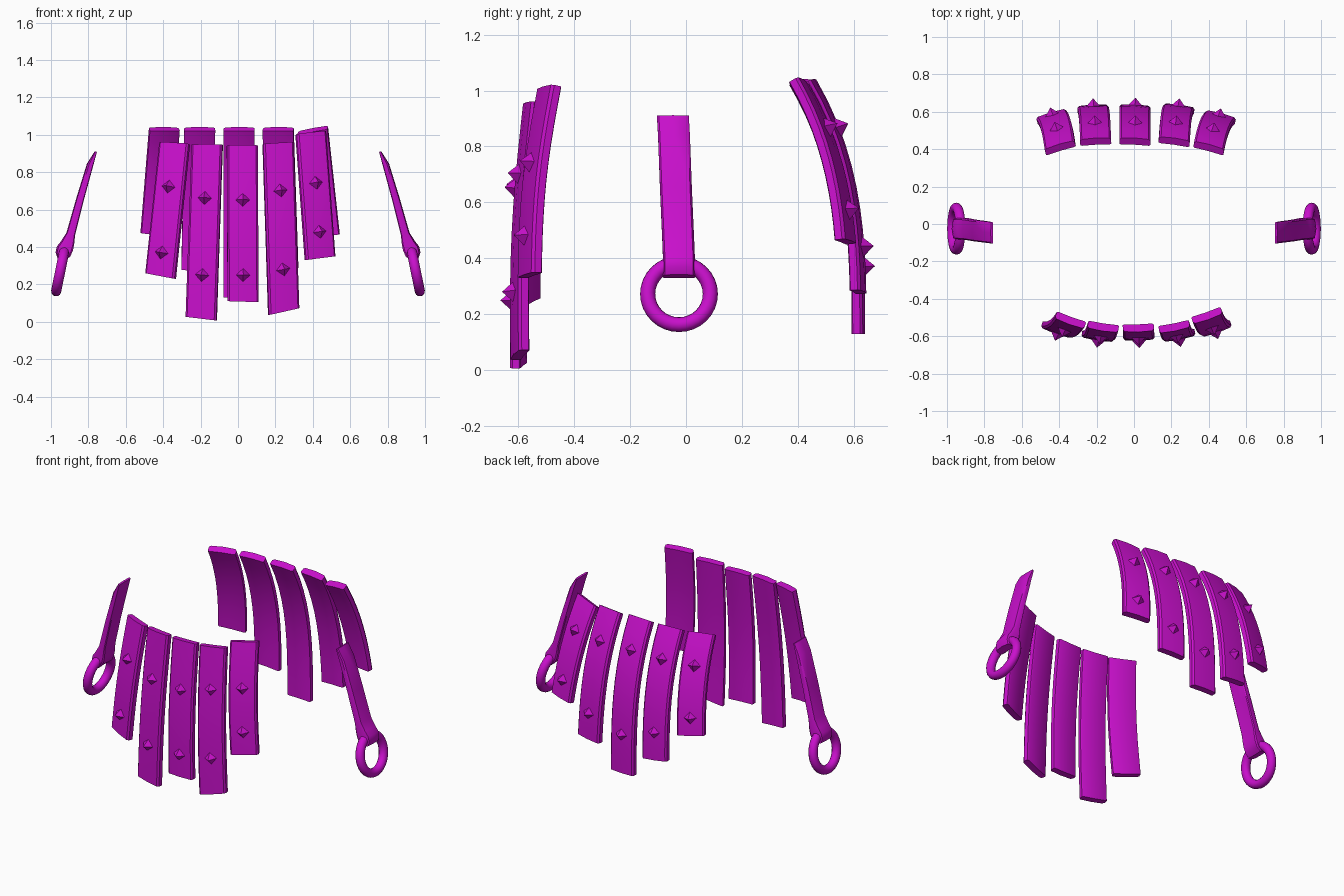
import bpy, bmesh, math
from mathutils import Vector, Matrix

cube = bpy.data.objects.get("Cube")
if cube:
    bpy.data.objects.remove(cube)

purple = bpy.data.materials.new("bright_purple")
purple.use_nodes = True
COLOUR = (0.58, 0.005, 0.6, 1)
purple.diffuse_color = COLOUR
purple.node_tree.nodes["Principled BSDF"].inputs["Base Color"].default_value = COLOUR

# Band cross-section (across, outward): chamfered and slightly domed
SECTION = [(-.5, -.4), (-.5, .2), (-.44, .44), (0, .55), (.44, .44),
           (.5, .2), (.5, -.4), (.45, -.5), (0, -.44), (-.45, -.5)]


def finish(bm, name, smooth=True):
    bmesh.ops.recalc_face_normals(bm, faces=bm.faces)
    mesh = bpy.data.meshes.new(name)
    bm.to_mesh(mesh)
    bm.free()
    mesh.materials.append(purple)
    obj = bpy.data.objects.new(name, mesh)
    bpy.context.collection.objects.link(obj)
    if smooth:
        bpy.ops.object.select_all(action='DESELECT')
        obj.select_set(True)
        bpy.context.view_layer.objects.active = obj
        bpy.ops.object.shade_smooth_by_angle(angle=math.radians(35))
    return obj


def loft(name, rows):
    """Skin a band through rows of (centre, across, outward, width, thickness)."""
    bm = bmesh.new()
    rings = [[bm.verts.new(c + a * (u * w) + n * (v * t)) for u, v in SECTION]
             for c, a, n, w, t in rows]
    count = len(SECTION)
    for r, s in zip(rings, rings[1:]):
        for i in range(count):
            j = (i + 1) % count
            bm.faces.new((r[i], r[j], s[j], s[i]))
    bm.faces.new(rings[0])
    bm.faces.new(rings[-1])
    return finish(bm, name)


def stud(name, centre, across, outward):
    """Four-sided pyramid standing on the band."""
    up = outward.cross(across).normalized()
    side = up.cross(outward)
    basis = Matrix((side, up, outward)).transposed().to_4x4()
    bm = bmesh.new()
    bmesh.ops.create_cone(bm, cap_ends=True, segments=4, radius1=.045, radius2=0, depth=.05,
                          matrix=Matrix.Translation(centre + outward * .037) @ basis)
    finish(bm, name, smooth=False)


def armour_strip(name, path, yaw, tilts, stud_heights, outside):
    """Curved strip following path(f), with studs at the given heights."""
    def frame(f):
        tangent = (path(f + .01) - path(f - .01)).normalized()
        tilt = tilts[0] + (tilts[1] - tilts[0]) * f
        across = Vector((1, yaw, 0)).normalized() + Vector((0, 0, tilt))
        normal = across.cross(tangent).normalized() * outside
        return path(f), across, normal
    steps = 10
    loft(name, [(*frame(i / steps), .166, .042) for i in range(steps + 1)])
    top, bottom = path(0).z, path(1).z
    for i, z in enumerate(stud_heights):
        stud(f"{name}_stud_{i + 1}", *frame((top - z) / (top - bottom)))


def front_path(top, bottom):
    def path(f):
        p = Vector(top).lerp(Vector(bottom), f)
        p.y -= .018 * math.sin(math.pi * f)
        return p
    return path


def back_path(top, bottom_x, bottom_z):
    def path(f):
        z = top[2] + (bottom_z - top[2]) * f
        s = (1.035 - z) / .91
        y = top[1] + .18 * (1 - (1 - s) ** 3)
        return Vector((top[0] + (bottom_x - top[0]) * f, y, z))
    return path


# Front strips: top, bottom, yaw, end tilts, stud heights
FRONT = [
    ((-.34, -.515, .955), (-.415, -.565, .245), -.36, (-.06, -.18), (.72, .37)),
    ((-.165, -.55, .947), (-.197, -.6, .017), -.15, (0, -.12), (.66, .25)),
    ((.023, -.555, .942), (.027, -.6, .108), .03, (0, -.03), (.65, .25)),
    ((.215, -.55, .955), (.245, -.595, .055), .2, (.06, .22), (.7, .28)),
    ((.39, -.49, 1.01), (.44, -.56, .34), .35, (.1, .12), (.74, .48)),
]
for i, (top, bottom, yaw, tilts, studs) in enumerate(FRONT):
    armour_strip(f"front_strip_{i + 1}", front_path(top, bottom), yaw, tilts, studs, -1)

# Back strips: top, bottom x and z, yaw, end tilts, stud heights
BACK = [
    ((-.395, .405, 1.03), -.44, .465, .3, (0, -.12), (.86, .57)),
    ((-.205, .437, 1.03), -.22, .27, .05, (0, -.1), (.86, .44)),
    ((.005, .437, 1.03), .005, .13, -.05, (0, 0), (.86, .37)),
    ((.215, .437, 1.03), .24, .28, -.14, (0, .08), (.86, .44)),
    ((.4, .4, 1.025), .462, .46, -.27, (.18, .1), (.86, .57)),
]
for i, (top, bx, bz, yaw, tilts, studs) in enumerate(BACK):
    armour_strip(f"back_strip_{i + 1}", back_path(top, bx, bz), yaw, tilts, studs, 1)

# Side straps (x, y, z, thickness), each swelling into a loop that holds a ring
STRAP = [(.76, -.047, .91, .012), (.79, -.043, .84, .034), (.845, -.036, .65, .04),
         (.893, -.028, .47, .046), (.91, -.026, .42, .07), (.924, -.025, .39, .085),
         (.934, -.025, .36, .078), (.942, -.025, .336, .045)]
for side, label in ((1, "left"), (-1, "right")):
    rows = []
    for x, y, z, t in STRAP:
        outward = Vector((side * .96, 0, .26))
        rows.append((Vector((side * x, y, z)), Vector((0, 1, 0)), outward, .114, t))
    loft(f"{label}_strap", rows)
    bpy.ops.mesh.primitive_torus_add(
        location=(side * .95, -.025, .273), rotation=(0, side * (math.pi / 2 - .2), 0),
        major_segments=32, minor_segments=12, major_radius=.112, minor_radius=.027)
    ring = bpy.context.object
    ring.name = f"{label}_ring"
    ring.data.materials.append(purple)
    bpy.ops.object.shade_smooth()
